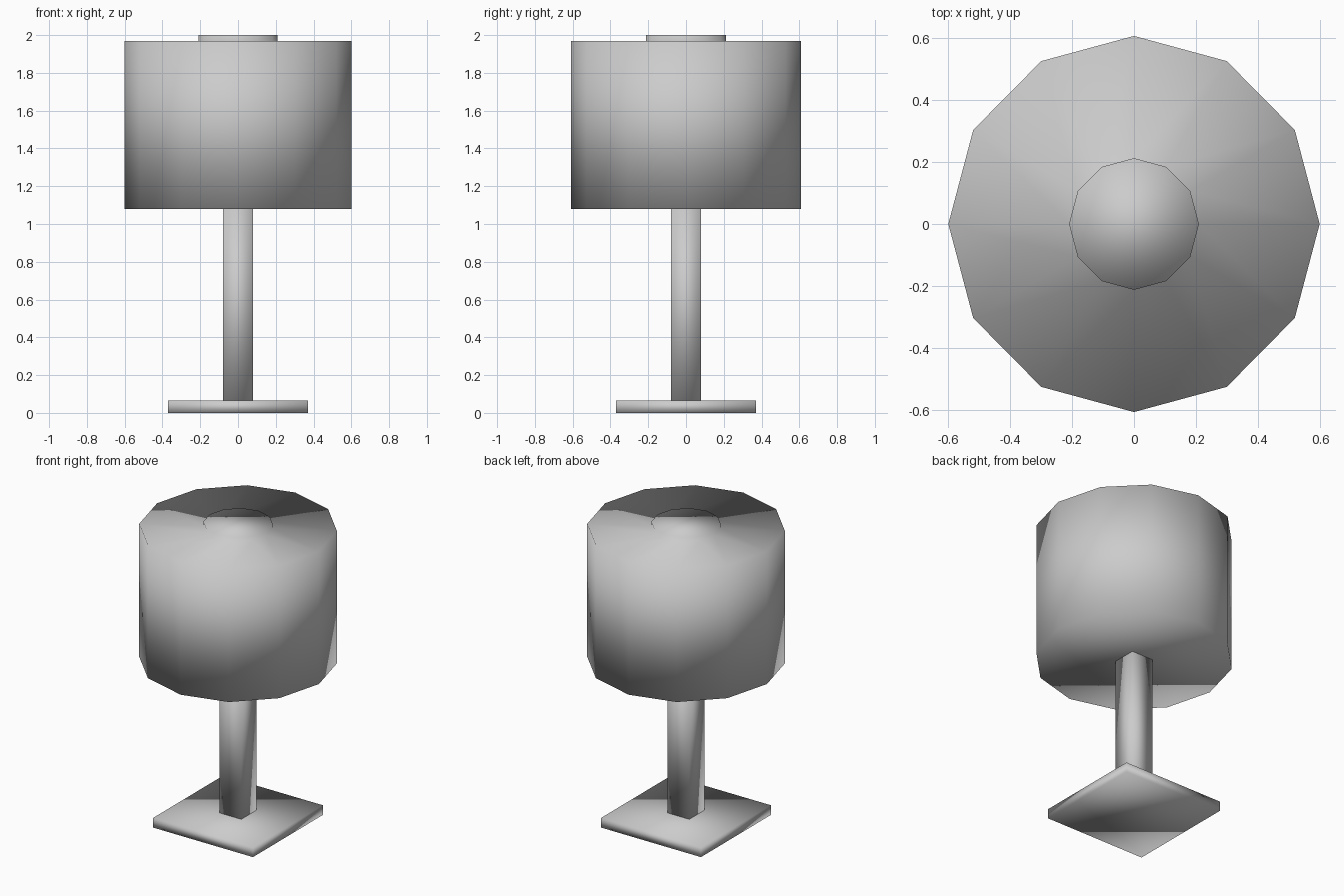
import bpy
import bmesh
import math

if "Cube" in bpy.data.objects:
    bpy.data.objects.remove(bpy.data.objects["Cube"])


def build(name, sides, profile, start=0.0, y_scale=1.0):
    """Stack rings of (radius, z) into a closed, smooth-shaded solid."""
    bm = bmesh.new()
    rings = []
    for r, z in profile:
        angles = [start + 2 * math.pi * i / sides for i in range(sides)]
        rings.append([bm.verts.new((r * math.cos(a), r * y_scale * math.sin(a), z))
                      for a in angles])
    for low, high in zip(rings, rings[1:]):
        for i in range(sides):
            j = (i + 1) % sides
            bm.faces.new((low[i], low[j], high[j], high[i]))
    bm.faces.new(list(reversed(rings[0])))
    bm.faces.new(rings[-1])
    for f in bm.faces:
        f.smooth = True
    bmesh.ops.recalc_face_normals(bm, faces=bm.faces)
    mesh = bpy.data.meshes.new(name)
    bm.to_mesh(mesh)
    bm.free()
    obj = bpy.data.objects.new(name, mesh)
    bpy.context.collection.objects.link(obj)
    return obj


diag = math.sqrt(2)

# Square foot plate
build("base_plate", 4, [(0.37 * diag, 0.0), (0.37 * diag, 0.065)], math.pi / 4)

# Square post
build("post", 4, [(0.08 * diag, 0.065), (0.08 * diag, 1.08)], math.pi / 4)

# Twelve-sided shade with a small raised cap
build("lamp_shade", 12,
      [(0.6, 1.08), (0.6, 1.97), (0.21, 1.97), (0.21, 2.0)], 0.0, 1.013)
